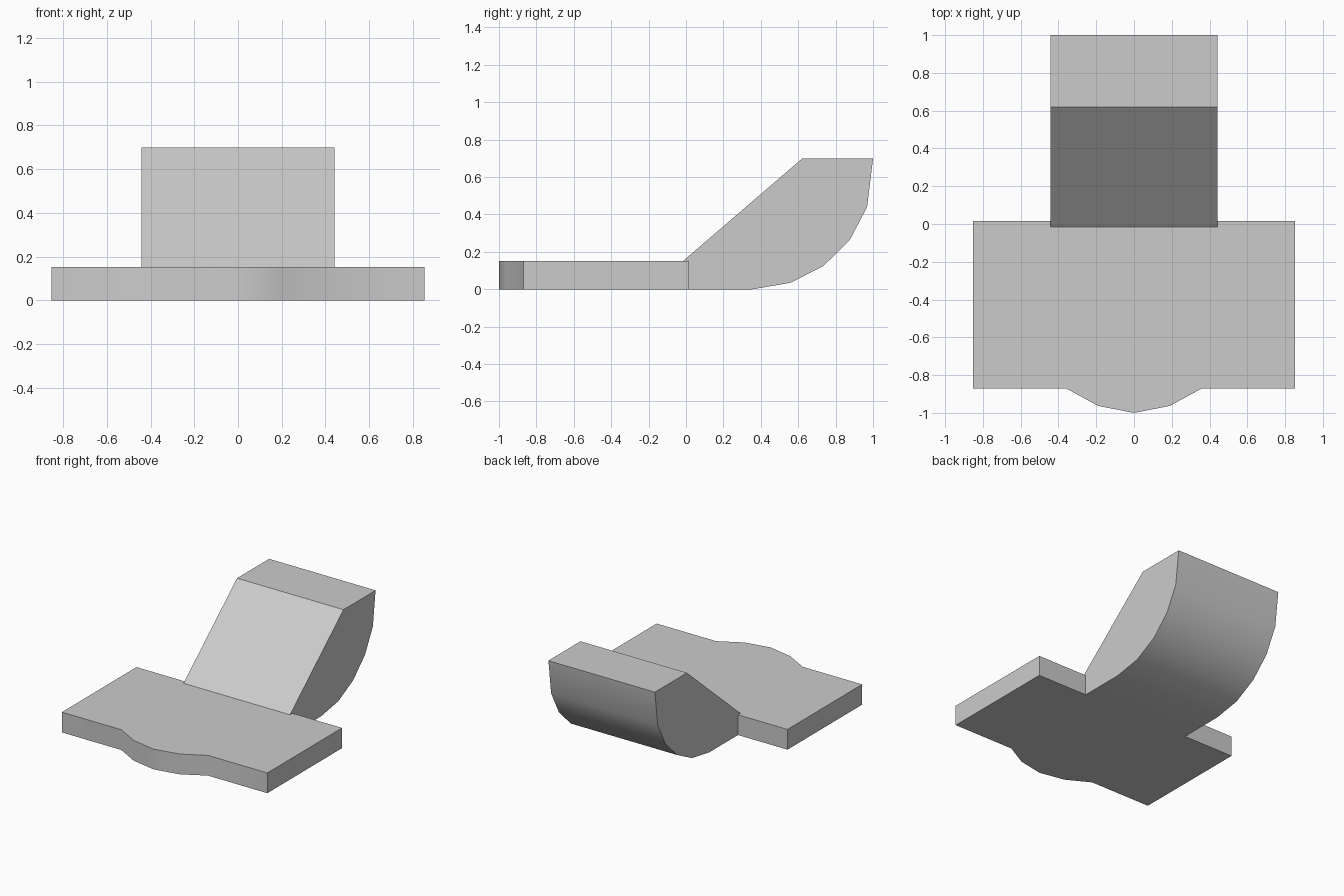
import bpy, bmesh, math
from mathutils import Vector

cube = bpy.data.objects.get("Cube")
if cube:
    bpy.data.objects.remove(cube, do_unlink=True)

grey = bpy.data.materials.new("light grey")
grey.use_nodes = True
colour = (0.6, 0.6, 0.6, 1)
grey.diffuse_color = colour
grey.node_tree.nodes["Principled BSDF"].inputs["Base Color"].default_value = colour


def prism(name, outline, sweep):
    """Extrude a closed outline along the sweep vector."""
    mesh = bpy.data.meshes.new(name)
    bm = bmesh.new()
    cap = bm.faces.new([bm.verts.new(p) for p in outline])
    result = bmesh.ops.extrude_face_region(bm, geom=[cap], use_keep_orig=True)
    moved = [v for v in result["geom"] if isinstance(v, bmesh.types.BMVert)]
    bmesh.ops.translate(bm, verts=moved, vec=Vector(sweep))
    bmesh.ops.recalc_face_normals(bm, faces=bm.faces)
    bm.to_mesh(mesh)
    bm.free()
    mesh.materials.append(grey)
    obj = bpy.data.objects.new(name, mesh)
    bpy.context.collection.objects.link(obj)
    bpy.ops.object.select_all(action="DESELECT")
    obj.select_set(True)
    bpy.context.view_layer.objects.active = obj
    bpy.ops.object.shade_smooth_by_angle(angle=math.radians(32))
    return obj


# Flat plate with a shallow rounded nose, mirrored across x
thickness = 0.152
back = 0.015
half = [(0.853, back), (0.853, -0.87), (0.36, -0.87), (0.19, -0.963)]
plan = half + [(0, -1)] + [(-x, y) for x, y in reversed(half)]
prism("base_plate", [(x, y, 0) for x, y in plan], (0, 0, thickness))

# Raised back block: sloped front, flat top and curved underside
width = 0.442
side = [(back, 0), (back, thickness), (-0.015, thickness), (0.62, 0.698), (1, 0.698),
        (0.968, 0.44), (0.875, 0.262), (0.735, 0.125), (0.56, 0.035), (0.355, 0)]
prism("raised_back", [(-width, y, z) for y, z in side], (2 * width, 0, 0))
